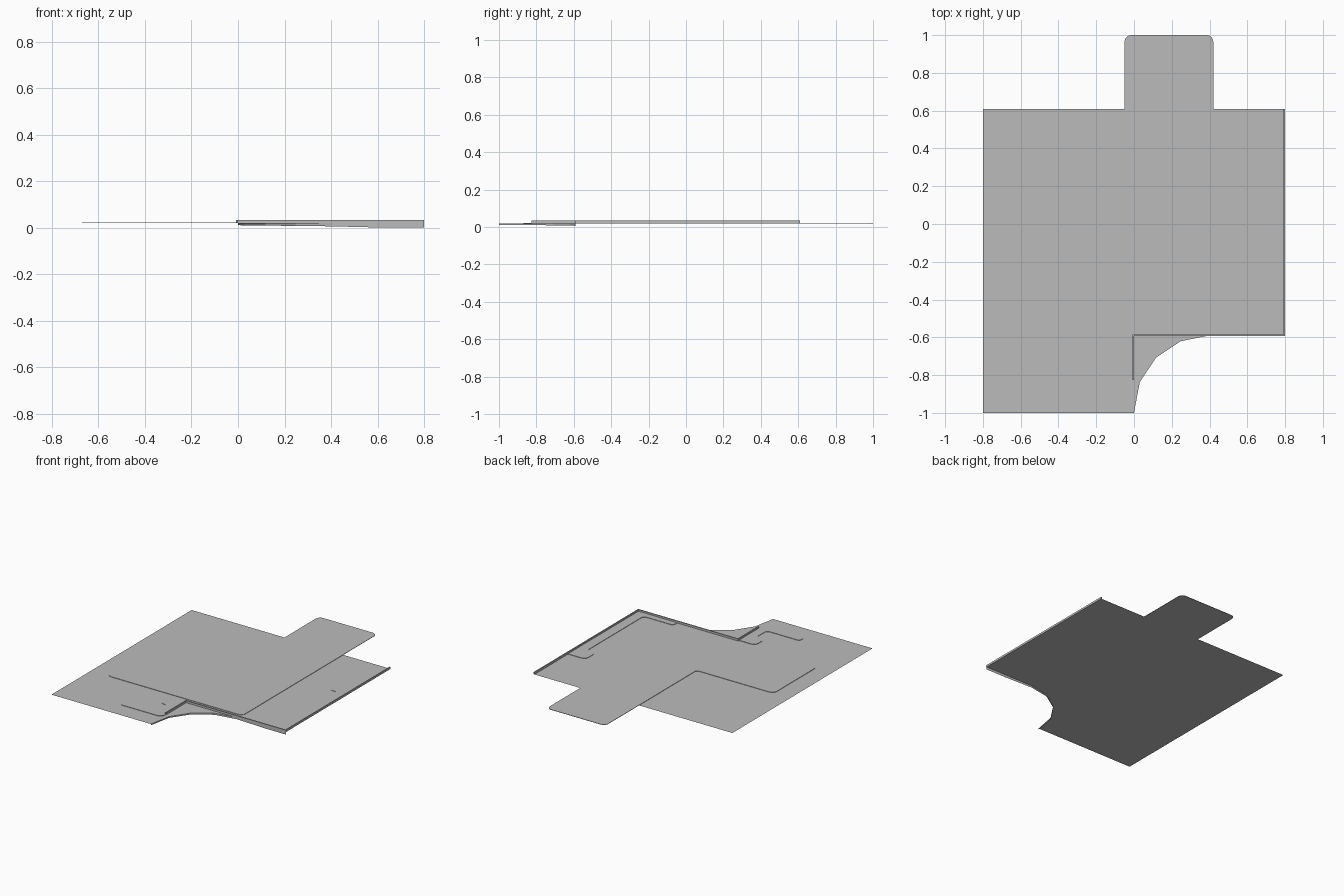
import bpy, bmesh, math
from mathutils import Vector

if "Cube" in bpy.data.objects:
    bpy.data.objects.remove(bpy.data.objects["Cube"])

grey = bpy.data.materials.new("plain grey")
grey.diffuse_color = (0.5, 0.5, 0.5, 1)
grey.use_nodes = True
grey.node_tree.nodes["Principled BSDF"].inputs["Base Color"].default_value = grey.diffuse_color

BASE = 0.0195    # ground slab level
PLATE = 0.0225   # top of thin raised plates
WALL = 0.034     # top of low walls


def finish(name, bm):
    me = bpy.data.meshes.new(name)
    bm.to_mesh(me)
    bm.free()
    me.materials.append(grey)
    ob = bpy.data.objects.new(name, me)
    bpy.context.collection.objects.link(ob)
    return ob


def rounded(pts, steps=4):
    """Round the corners of an outline of (x, y, radius)."""
    out = []
    for i, (x, y, r) in enumerate(pts):
        p = Vector((x, y))
        if r == 0:
            out.append(p)
            continue
        a = p + (Vector(pts[i - 1][:2]) - p).normalized() * r
        n = pts[(i + 1) % len(pts)]
        b = p + (Vector(n[:2]) - p).normalized() * r
        c = a + b - p
        for k in range(steps + 1):
            t = k / steps * math.pi / 2
            out.append(c + (a - c) * math.cos(t) + (b - c) * math.sin(t))
    return out


def plate(name, pts, z0, z1):
    bm = bmesh.new()
    f = bm.faces.new([bm.verts.new((p[0], p[1], z0)) for p in pts])
    if z1 > z0:
        ext = bmesh.ops.extrude_face_region(bm, geom=[f], use_keep_orig=True)
        for v in ext["geom"]:
            if isinstance(v, bmesh.types.BMVert):
                v.co.z = z1
        bmesh.ops.recalc_face_normals(bm, faces=bm.faces)
    else:
        f.normal_update()
        if f.normal.z < 0:
            f.normal_flip()
    return finish(name, bm)


# Ground slab with a concave street corner
arc = [(0.4 - 0.4 * math.cos(k * math.pi / 8), -0.99 + 0.4 * math.sin(k * math.pi / 8))
       for k in range(5)]
arc[0] = (0.0, -1.0)
plate("ground_slab", [(-0.8, -1)] + arc + [(0.8, -0.59), (0.8, 0.61), (-0.8, 0.61)], BASE, BASE)

# Kerb skirt hanging from the street edge, dropping towards the right
bm = bmesh.new()
edge = arc + [(0.64, -0.59), (0.8, -0.59)]
low = [0.011, 0.010, 0.009, 0.008, 0.006, 0.0, 0.0]
cols = [(bm.verts.new((x, y, z)), bm.verts.new((x, y, BASE))) for (x, y), z in zip(edge, low)]
for a, b in zip(cols, cols[1:]):
    bm.faces.new((a[0], b[0], b[1], a[1]))
finish("kerb_skirt", bm)

# L-shaped path running out past the back edge
R = 0.035
plate("path", rounded([(-0.67, -0.55, R), (0.42, -0.55, R), (0.42, 1, R), (-0.05, 1, R),
                       (-0.05, -0.05, 0.02), (-0.67, -0.05, R)]), BASE, PLATE)

# Narrow beds beside the walls
S = 0.025
plate("right_bed", rounded([(0.795, -0.585, 0), (0.795, 0.225, 0), (0.65, 0.225, R),
                            (0.65, 0.11, R), (0.72, 0.11, S), (0.72, -0.54, S),
                            (0.48, -0.54, S), (0.48, -0.585, 0)]), BASE, PLATE)
plate("left_bed", rounded([(-0.005, -0.595, 0), (-0.14, -0.595, R), (-0.14, -0.70, R),
                           (-0.075, -0.70, S), (-0.075, -0.82, S), (-0.34, -0.82, 0.02),
                           (-0.34, -0.87, 0.02), (-0.005, -0.87, R)]), BASE, PLATE)

# Low walls
for name, x0, x1, y0, y1 in (("right_wall", 0.792, 0.8, -0.59, 0.61),
                             ("front_wall", -0.009, 0.8, -0.594, -0.586),
                             ("corner_wall", -0.009, -0.001, -0.825, -0.586)):
    plate(name, [(x0, y0), (x1, y0), (x1, y1), (x0, y1)], BASE, WALL)
